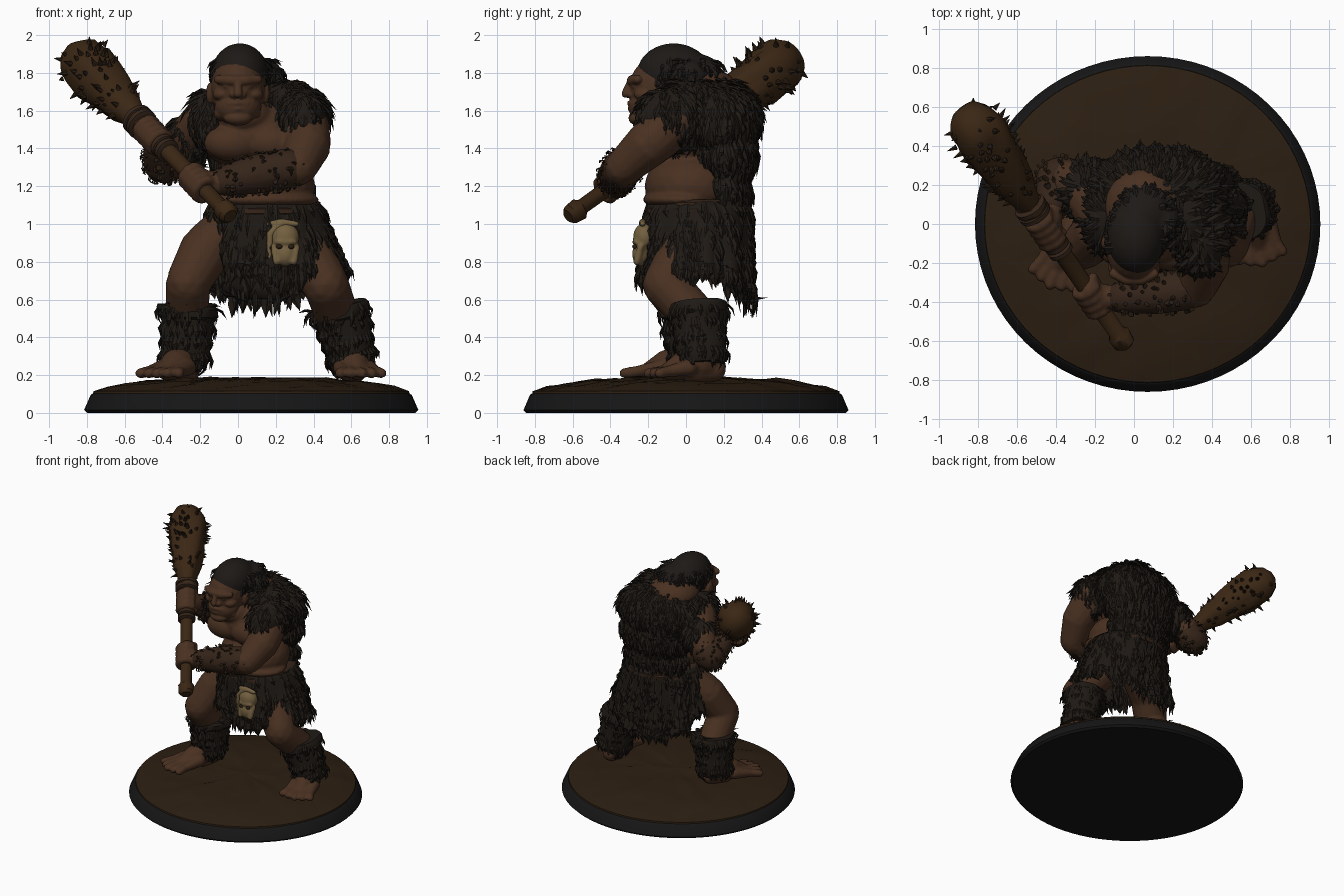
import bpy, bmesh, math, random
from mathutils import Vector as V, Matrix, noise

if "Cube" in bpy.data.objects:
    bpy.data.objects.remove(bpy.data.objects["Cube"])

random.seed(7)
TAU = math.tau


def mat(name, *rgb):
    m = bpy.data.materials.new(name)
    m.diffuse_color = (*rgb, 1)
    m.use_nodes = True
    m.node_tree.nodes["Principled BSDF"].inputs["Base Color"].default_value = m.diffuse_color
    return m


SKIN = mat("skin", .066, .03, .015)
FUR = mat("fur", .0135, .0098, .007)
HAIR = mat("hair", .0125, .0098, .008)
LEATHER = mat("leather", .036, .018, .010)
WOOD = mat("wood", .043, .02, .007)
THORN = mat("thorn", .022, .012, .006)
BONE = mat("bone", .17, .115, .05)
EARTH = mat("earth", .025, .0135, .006)
RIM = mat("rim", .008, .008, .0085)


def finish(name, bm, m):
    me = bpy.data.meshes.new(name)
    bm.to_mesh(me)
    bm.free()
    me.materials.append(m)
    ob = bpy.data.objects.new(name, me)
    bpy.context.collection.objects.link(ob)
    return ob


def smooth(ob, deg=40):
    ob.data.shade_smooth()
    ob.data.set_sharp_from_angle(angle=math.radians(deg))
    return ob


def along(a, b):
    return Matrix.Translation((a + b) / 2) @ (b - a).to_track_quat('Z', 'Y').to_matrix().to_4x4()


def blob(name, m, balls=(), limbs=(), voxel=.014, rounds=4):
    """Ellipsoids and tapered limbs fused into one sculpted skin."""
    bm = bmesh.new()
    for c, r in balls:
        bmesh.ops.create_icosphere(bm, subdivisions=3, radius=1,
                                   matrix=Matrix.Translation(c) @ Matrix.Diagonal((*r, 1)))
    for path in limbs:
        for i, (p, r) in enumerate(path):
            p = V(p)
            bmesh.ops.create_icosphere(bm, subdivisions=2, radius=r, matrix=Matrix.Translation(p))
            if i:
                q, s = V(path[i - 1][0]), path[i - 1][1]
                bmesh.ops.create_cone(bm, cap_ends=True, segments=16, radius1=s, radius2=r,
                                      depth=(p - q).length, matrix=along(q, p))
    ob = finish(name, bm, m)
    rm = ob.modifiers.new("fuse", 'REMESH')
    rm.mode, rm.voxel_size, rm.use_smooth_shade = 'VOXEL', voxel, True
    sm = ob.modifiers.new("soften", 'SMOOTH')
    sm.factor, sm.iterations = .5, rounds
    return ob


def ring(c, r, axis=(0, 0, 1), n=32, sy=1, wob=0):
    q, out = V(axis).to_track_quat('Z', 'Y'), []
    for i in range(n):
        d = q @ V((math.cos(TAU * i / n) * r, math.sin(TAU * i / n) * r * sy, 0))
        out.append(V(c) + d * (1 + wob * noise.noise((V(c) + d) * 14)))
    return out


def loft(name, rings, m, caps=True):
    bm = bmesh.new()
    vs = [[bm.verts.new(p) for p in r] for r in rings]
    n = len(vs[0])
    for a, b in zip(vs, vs[1:]):
        for i in range(n):
            bm.faces.new((a[i], b[i], b[(i + 1) % n], a[(i + 1) % n]))
    if caps:
        bm.faces.new(vs[0])
        bm.faces.new(vs[-1])
        bmesh.ops.recalc_face_normals(bm, faces=bm.faces)
    return smooth(finish(name, bm, m))


def locks(name, items, m):
    """Tapered tufts: (root, normal, direction, length, width)."""
    bm = bmesh.new()
    for p, n, d, ln, w in items:
        d = d.normalized()
        s = d.cross(n).normalized()
        rows = []
        for k, wid in ((-.1, .8), (.5, 1)):
            c = p + d * ln * k + n * (.01 if k > 0 else -.006)
            rows.append([bm.verts.new(c + o) for o in (s * w * wid, n * w * .45, -s * w * wid, -n * w * .45)])
        tip = bm.verts.new(p + d * ln + s * random.uniform(-w, w))
        for i in range(4):
            j = (i + 1) % 4
            bm.faces.new((rows[0][i], rows[0][j], rows[1][j], rows[1][i]))
            bm.faces.new((rows[1][i], rows[1][j], tip))
    bmesh.ops.recalc_face_normals(bm, faces=bm.faces)
    return finish(name, bm, m)


def fur_on(ob, count, ln, w, m, keep=lambda p: True, lift=.12, extra=()):
    me = ob.evaluated_get(bpy.context.evaluated_depsgraph_get()).to_mesh()
    polys = [(f.center.copy(), f.normal.copy(), f.area) for f in me.polygons if keep(f.center)]
    items = list(extra)
    for p, n, _ in random.choices(polys, weights=[f[2] for f in polys], k=count):
        t = V((random.uniform(-.2, .2), random.uniform(-.1, .2), -1))
        t = (t - n * t.dot(n)).normalized() + n * random.uniform(-.05, lift)
        items.append((p, n, t, ln * random.uniform(.6, 1.3), w * random.uniform(.6, 1.2)))
    return locks(ob.name + "_tufts", items, m)


# Round base with uneven earth
C = V((.07, 0, 0))
loft("base_rim", [ring(C + V((0, 0, z)), r, n=72, sy=.972)
                  for z, r in ((0, .87), (.015, .885), (.095, .85), (.105, .835))], RIM)
earth = []
for z, r in ((.09, .84), (.115, .835), (.135, .76), (.152, .68), (.165, .59), (.174, .5),
             (.178, .4), (.181, .3), (.182, .2), (.182, .1), (.182, .02)):
    earth.append([p + V((0, 0, .014 * noise.noise(p * 9) + .008 * noise.noise(p * 22) if r < .83 else 0))
                  for p in ring(C + V((0, 0, z)), r, n=72, sy=.972)])
loft("earth_mound", earth, EARTH)

# Club axis and gripping hands
A, B = V((-.05, -.61, 1.05)), V((-.85, .55, 1.885))
AX = (B - A).normalized()
U = AX.cross(V((0, 0, 1))).normalized()
W = AX.cross(U)


def fist(t, wrist):
    c = A.lerp(B, t)
    out = [[(wrist, .065), (c.lerp(V(wrist), .4), .07)]]
    for k in range(4):
        o = c + AX * (k - 1.5) * .046
        out.append([(o + (U * math.cos(a) + W * math.sin(a)) * .062, .024)
                    for a in (TAU * j / 8 for j in range(8))])
    out.append([(c + AX * .08 - W * .05, .03), (c + AX * .1 + U * .06, .027)])
    return out


# Feet with five toes
def foot(ankle, d, k):
    a, d = V(ankle), V((*d, 0)).normalized()
    s = V((-d.y, d.x, 0))
    out = [[(a, .095), (a + d * .09 * k - V((0, 0, .015)), .08), (a + d * .18 * k - V((0, 0, .05)), .05)],
           [(a - d * .07 - V((0, 0, .04)), .065), (a + d * .05 - V((0, 0, .05)), .07)]]
    for i in range(-2, 3):
        o = i * .045
        out.append([(a + d * .08 * k + s * o * .8 - V((0, 0, .03)), .045),
                    (a + d * .2 * k + s * o - V((0, 0, .05)), .03),
                    (a + d * (.29 * k - abs(i) * .018) + s * o * 1.25 - V((0, 0, .06)), .028)])
    return out


# Body: torso, arms, legs
balls = [((.08, .02, 1.47), (.28, .23, .2)), ((.14, .03, 1.2), (.27, .25, .19)),
         ((.14, .08, 1.04), (.25, .2, .15)), ((-.03, -.13, 1.43), (.15, .1, .1)),
         ((.19, -.14, 1.43), (.15, .1, .1)), ((.14, -.02, 1.13), (.29, .21, .06)),
         ((.05, .09, 1.69), (.2, .2, .14)), ((.03, -.1, 1.57), (.15, .14, .1))]
limbs = [[((.34, -.05, 1.55), .14), ((.37, -.2, 1.42), .125), ((.32, -.33, 1.3), .1), ((-.1, -.38, 1.22), .07)],
         [((-.16, .06, 1.54), .14), ((-.29, .2, 1.42), .115), ((-.38, .25, 1.32), .095), ((-.42, .09, 1.42), .07)]]
limbs += fist(.2, (-.12, -.375, 1.215)) + fist(.5, (-.425, .07, 1.43))
limbs += [[((.02, .08, 1), .16), ((-.17, -.03, .86), .14), ((-.265, -.12, .69), .118), ((-.27, .03, .5), .115), ((-.28, .03, .27), .09)],
          [((.26, .08, 1), .16), ((.38, -.02, .82), .14), ((.465, -.11, .68), .122), ((.53, .06, .5), .115), ((.6, .09, .27), .09)]]
limbs += foot((-.29, -.01, .27), (-.42, -.9), 1.15) + foot((.6, .08, .27), (.2, -.97), .98)
blob("body", SKIN, balls, limbs, .0115, 3)

# Head: skull, heavy brow, nose, lips, square jaw
balls = [((0, -.12, 1.72), (.145, .18, .18)), ((0, -.18, 1.62), (.125, .125, .1)),
         ((0, -.25, 1.56), (.075, .055, .04))]
limbs = [[((-.105, -.255, 1.765), .024), ((-.04, -.285, 1.76), .028), ((.04, -.285, 1.76), .028), ((.105, -.255, 1.765), .024)],
         [((0, -.295, 1.755), .017), ((0, -.318, 1.69), .024)], [((-.028, -.295, 1.685), .018), ((.028, -.295, 1.685), .018)],
         [((-.05, -.282, 1.637), .013), ((0, -.298, 1.64), .015), ((.05, -.282, 1.637), .013)],
         [((-.045, -.28, 1.612), .014), ((0, -.294, 1.61), .016), ((.045, -.28, 1.612), .014)]]
for s in (-1, 1):
    balls += [((s * .085, -.215, 1.685), (.05, .06, .035)), ((s * .147, -.1, 1.69), (.022, .04, .06)),
              ((s * .055, -.27, 1.727), (.024, .02, .012)), ((s * .085, -.17, 1.585), (.045, .07, .04))]
blob("head", SKIN, balls, limbs, .007, 2)

# Hair and fur cape
hair = blob("hair", HAIR, [((.01, -.065, 1.8), (.15, .195, .158)), ((.05, .06, 1.8), (.14, .13, .1)),
                           ((.15, .02, 1.78), (.09, .1, .09))])
fur_on(hair, 180, .07, .015, HAIR, lambda p: 1.72 < p.z < 1.88 and p.y > -.15)
cape = blob("fur_cape", FUR, [((.12, .17, 1.55), (.34, .215, .21)), ((.34, -.07, 1.56), (.135, .19, .16)),
                              ((-.15, .04, 1.56), (.11, .18, .15)), ((.13, .205, 1.4), (.3, .17, .23)),
                              ((-.23, .17, 1.46), (.125, .145, .13)), ((.25, .03, 1.66), (.13, .16, .1)),
                              ((.13, .2, 1.2), (.26, .14, .16))])
fur_on(cape, 1700, .11, .018, FUR)

# Ragged skirt, hem height every 30 degrees from the +x side
HEM = (.77, .75, .68, .6, .62, .7, .88, .96, .84, .74, .76, .76)


def skirt_point(i, t):
    a, k = TAU * i / 72, i // 6 % 12
    hem = HEM[k] + (HEM[(k + 1) % 12] - HEM[k]) * (i % 6) / 6
    g = t * (1.12 - hem)
    r = 1 + .05 * math.sin(a * 11) * t
    c, s = math.cos(a), math.sin(a)
    ry = .275 + (.09 * g if s < 0 else .03 * g)
    return V((.14 + .1 * g + c * (.29 + .3 * g) * r, .07 + s * ry * r, 1.12 - g))


skirt = loft("skirt", [[skirt_point(i, t / 8) for i in range(72)] for t in range(9)], FUR, False)
skirt.modifiers.new("thickness", 'SOLIDIFY').thickness = .02
hem = []
for i in range(72):
    n = V((math.cos(TAU * i / 72), math.sin(TAU * i / 72), 0))
    hem.append((skirt_point(i, .95), n, V((0, 0, -1)), random.uniform(.06, .15), random.uniform(.02, .035)))
fur_on(skirt, 800, .11, .018, FUR, extra=hem)
for i, z in enumerate((1.07, 1.105)):
    loft(f"belt_{i}", [ring((.14, .07, z + h), r - .012 * i, sy=.93, n=48, wob=.06)
                       for h, r in ((-.03, .28), (-.015, .305), (.01, .305), (.025, .28))], LEATHER)

# Fur boots with a rolled cuff
for side, lo, hi in (("right", V((-.28, .03, .25)), V((-.265, .02, .57))), ("left", V((.61, .09, .25)), V((.53, .06, .57)))):
    rows = ((0, .115), (.1, .132), (.35, .13), (.6, .137), (.78, .142), (.82, .157), (.95, .16), (1, .15), (1.0, .12))
    boot = loft(side + "_boot", [ring(lo.lerp(hi, t), r, hi - lo, 36, 1, .12) for t, r in rows], FUR)
    fur_on(boot, 280, .07, .014, FUR, lambda p: p.z < .58)

# Arm bracers with dark studs
for name, path in (("left_bracer", [((.27, -.335, 1.295), .108), ((.1, -.358, 1.265), .106), ((-.07, -.377, 1.228), .082)]),
                   ("right_bracer", [((-.35, .235, 1.345), .112), ((-.39, .23, 1.325), .115), ((-.415, .11, 1.405), .088)])):
    br = blob(name, LEATHER, limbs=[path])
    fur_on(br, 130, .032, .012, THORN, lift=.5)

# Thorny club
rows = ((-.012, .035), (0, .055), (.035, .058), (.05, .042), (.3, .042), (.55, .046), (.57, .075), (.6, .08),
        (.615, .066), (.64, .075), (.7, .1), (.78, .12), (.86, .138), (.93, .142), (.97, .13), (1.01, .09), (1.03, .03))
club = loft("club", [ring(A.lerp(B, t), r, AX, 28, 1, .2) for t, r in rows], WOOD)
bm = bmesh.new()
for k in range(90):
    t, a = random.uniform(.66, 1), random.uniform(0, TAU)
    r = .075 + min(t - .64, .25) * .26 if t < .96 else .11
    d = U * math.cos(a) + W * math.sin(a)
    p = A.lerp(B, t) + d * r
    q = p + (d + AX * random.uniform(-.1, .5)).normalized() * random.uniform(.025, .055)
    bmesh.ops.create_cone(bm, cap_ends=True, segments=6, radius1=.016, radius2=.001, depth=(q - p).length, matrix=along(p, q))
finish("club_thorns", bm, THORN)
for k, t in enumerate((.41, .435, .575, .6)):
    loft(f"grip_wrap_{k}", [ring(A.lerp(B, t) + AX * h, r + (.02 if k > 1 else 0), AX, 24)
                            for h, r in ((-.022, .045), (-.012, .066), (.012, .066), (.022, .045))], LEATHER)

# Skull trophy on the belt
S = V((.25, -.22, .9))
blob("skull", BONE, [(S + V((0, 0, .03)), (.075, .06, .075)), (S + V((0, -.02, -.06)), (.055, .045, .065)),
                     (S + V((0, -.04, .005)), (.065, .025, .018))],
     [[(S + V((s * .06, -.02, -.02)), .018), (S + V((s * .045, -.04, -.1)), .02)] for s in (-1, 1)], .009, 2)
for s in (-1, 1):
    blob(f"skull_socket_{s}", THORN, [(S + V((s * .032, -.052, -.02)), (.018, .014, .013))], voxel=.006, rounds=1)
blob("skull_cords", BONE, limbs=[[(S + V((-.085, -.01, -.1)), .014), (S + V((-.08, -.01, .05)), .02), (S + V((-.02, -.01, .1)), .022)],
                                 [(S + V((.06, -.01, .1)), .016), (S + V((-.02, -.01, .11)), .02), (S + V((-.09, 0, .1)), .014)]], voxel=.009)
